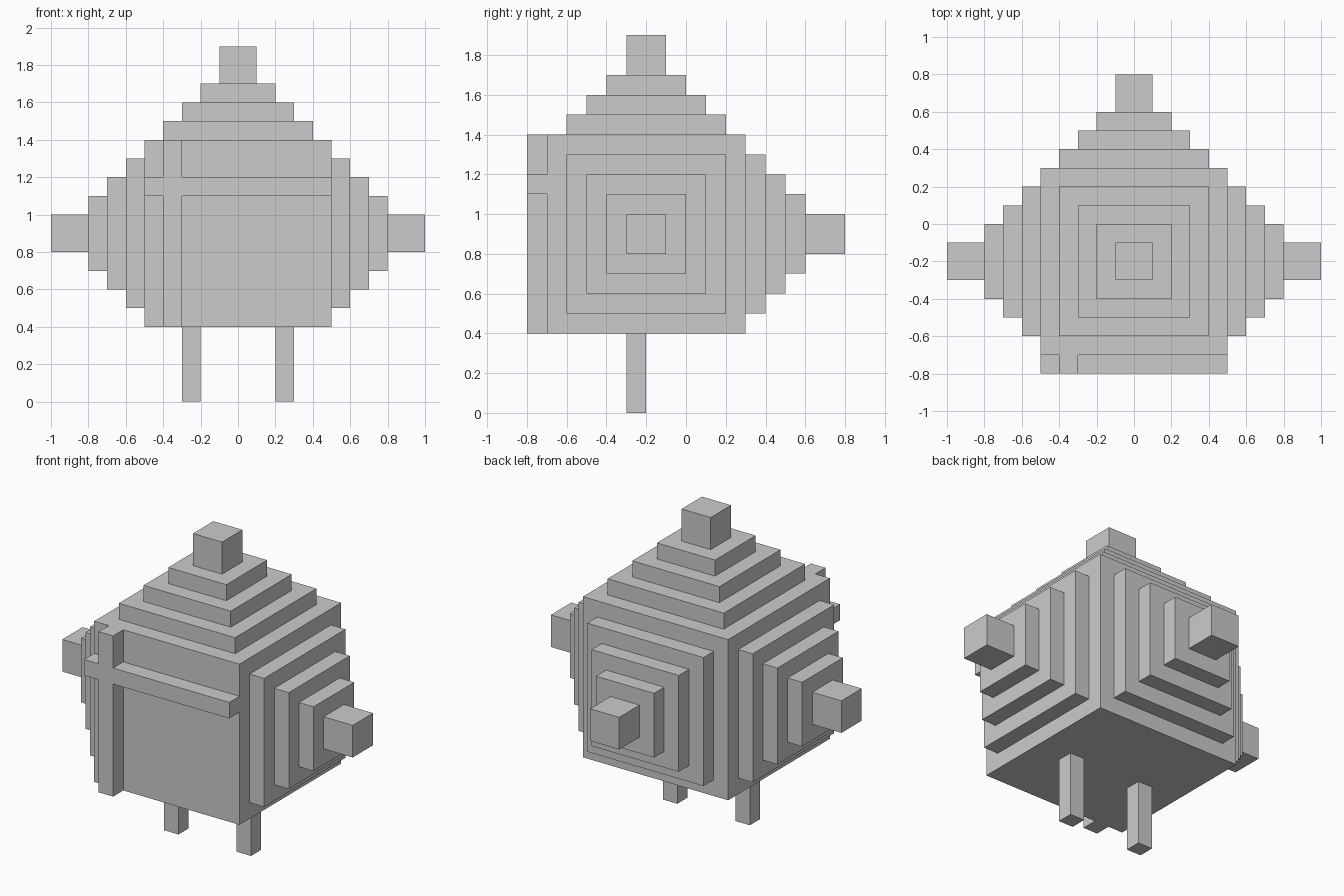
import bpy, bmesh
from mathutils import Matrix, Vector

if "Cube" in bpy.data.objects:
    bpy.data.objects.remove(bpy.data.objects["Cube"])


def finish(bm, name):
    bmesh.ops.recalc_face_normals(bm, faces=bm.faces)
    mesh = bpy.data.meshes.new(name)
    bm.to_mesh(mesh)
    bm.free()
    obj = bpy.data.objects.new(name, mesh)
    bpy.context.collection.objects.link(obj)
    return obj


def cuboid(centre, size):
    bm = bmesh.new()
    bmesh.ops.create_cube(
        bm, size=1,
        matrix=Matrix.Translation(centre) @ Matrix.Diagonal((*size, 1)))
    return bm


# Body: cube with stepped pyramids on the top, back and both sides
bm = cuboid((0, -0.2, 0.9), (1, 1, 1))
bm.normal_update()
outward = [Vector(d) for d in ((1, 0, 0), (-1, 0, 0), (0, 1, 0), (0, 0, 1))]
sides = [f for f in bm.faces if any(f.normal.dot(d) > 0.9 for d in outward)]
for depth in (0.1, 0.1, 0.1, 0.2):
    bmesh.ops.inset_individual(bm, faces=sides, thickness=0.1, use_even_offset=True)
    for i, face in enumerate(sides):
        normal = face.normal.copy()
        sides[i] = bmesh.ops.extrude_discrete_faces(bm, faces=[face])["faces"][0]
        bmesh.ops.translate(bm, verts=sides[i].verts, vec=normal * depth)
    bm.normal_update()
finish(bm, "stepped_body")

# Crossed bars on the front, extruded from one outline
outline = [(-0.5, 1.1), (-0.4, 1.1), (-0.4, 0.4), (-0.3, 0.4), (-0.3, 1.1), (0.5, 1.1),
           (0.5, 1.2), (-0.3, 1.2), (-0.3, 1.4), (-0.4, 1.4), (-0.4, 1.2), (-0.5, 1.2)]
bm = bmesh.new()
face = bm.faces.new([bm.verts.new((x, -0.8, z)) for x, z in outline])
result = bmesh.ops.extrude_face_region(bm, geom=[face], use_keep_orig=True)
bmesh.ops.translate(bm, vec=(0, 0.1, 0), verts=[
    v for v in result["geom"] if isinstance(v, bmesh.types.BMVert)])
finish(bm, "front_crossed_bars")

# Legs
for side, x in (("left", -0.25), ("right", 0.25)):
    finish(cuboid((x, -0.25, 0.2), (0.1, 0.1, 0.4)), f"{side}_leg")
